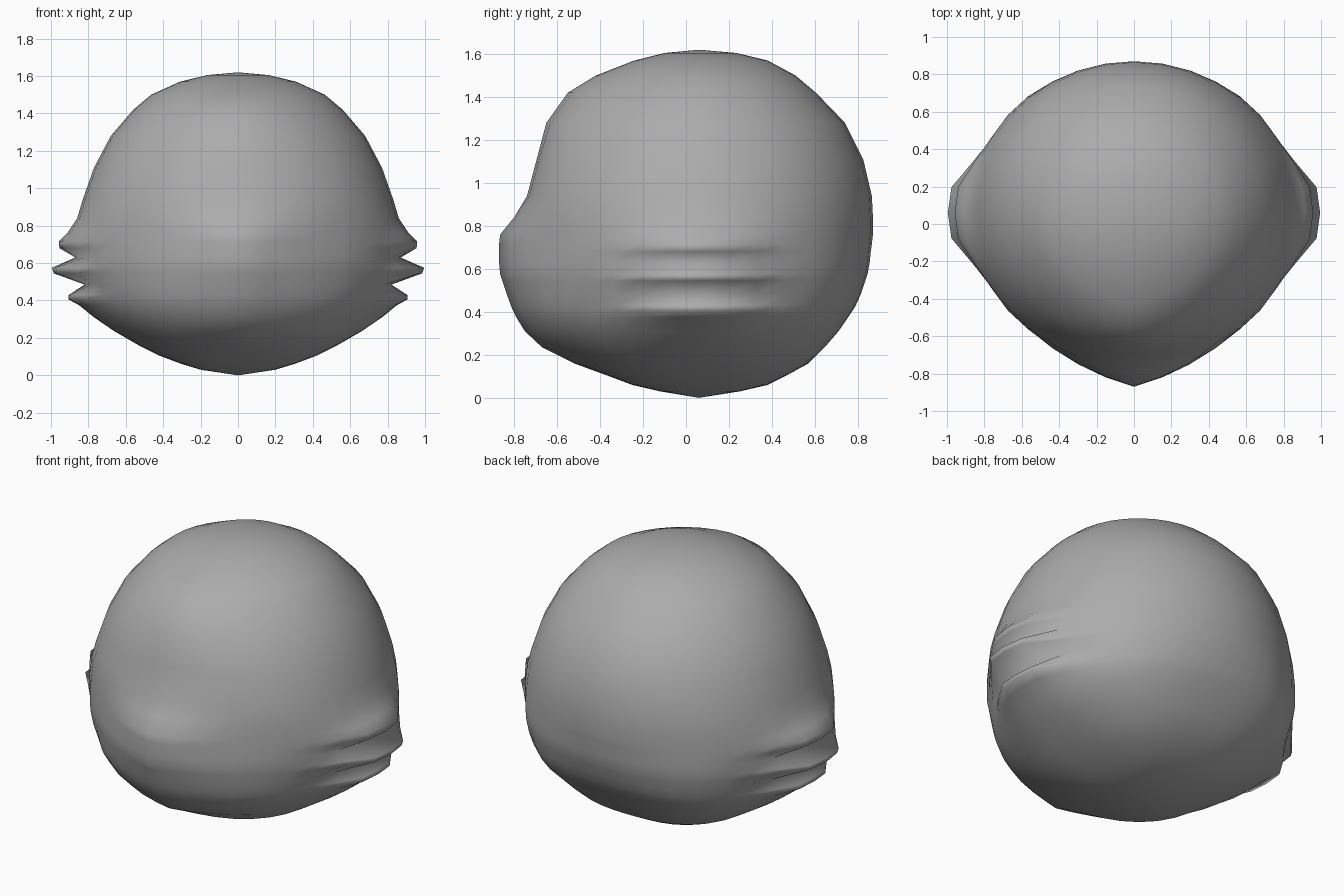
import bpy, bmesh, math

N = 36          # segments around the head
CY = 0.06       # y of the vertical axis through both poles

# rings: height, half width, depth to back, depth to front, cheek-tuft offset
RINGS = [
    (0.03, 0.20, 0.19, 0.18, 0),
    (0.06, 0.30, 0.32, 0.31, 0),
    (0.105, 0.42, 0.41, 0.43, 0),
    (0.16, 0.53, 0.51, 0.58, 0),
    (0.235, 0.63, 0.585, 0.73, 0.03),
    (0.31, 0.72, 0.65, 0.81, 0.05),
    (0.375, 0.77, 0.695, 0.85, 0.08),
    (0.405, 0.785, 0.715, 0.865, 0.12),
    (0.43, 0.795, 0.73, 0.875, 0.11),
    (0.485, 0.82, 0.755, 0.895, 0.0),
    (0.545, 0.84, 0.775, 0.915, 0.145),
    (0.575, 0.85, 0.785, 0.925, 0.145),
    (0.63, 0.86, 0.795, 0.93, -0.01),
    (0.68, 0.87, 0.80, 0.93, 0.085),
    (0.715, 0.873, 0.805, 0.93, 0.085),
    (0.76, 0.873, 0.81, 0.925, 0.04),
    (0.84, 0.86, 0.81, 0.86, 0),
    (0.94, 0.83, 0.805, 0.80, 0),
    (1.11, 0.77, 0.765, 0.755, 0),
    (1.28, 0.68, 0.68, 0.71, 0),
    (1.42, 0.56, 0.545, 0.61, 0),
    (1.50, 0.465, 0.45, 0.48, 0),
    (1.57, 0.31, 0.32, 0.30, 0),
    (1.605, 0.165, 0.175, 0.16, 0),
]


def ring_point(ring, i):
    z, w, back, front, fur = ring
    a = 2 * math.pi * i / N
    # the lower half is a little squarer in plan than the top
    low = min(1, max(0, (0.75 - z) / 0.4))
    full = 1 + 0.08 * low * math.sin(2 * a) ** 2
    x, s = w * math.cos(a) * full, math.sin(a) * full
    if s >= 0:
        y = back * s
    else:
        # rounded face plus a peaked muzzle bump in the middle
        base = min(back, front)
        reach = 0.45 + 0.2 * low
        y = base * s - (front - base) * max(0, 1 - abs(x) / reach)
    # cheek tufts fade out towards the front and the back
    x += math.copysign(fur, x) * math.exp(-(y / 0.27) ** 4) * min(1, abs(x) * 2)
    return x, y + CY, z


# head: stacked rings closed by a point at each pole
bm = bmesh.new()
rows = [[bm.verts.new(ring_point(r, i)) for i in range(N)] for r in RINGS]
bottom = bm.verts.new((0, CY, 0))
top = bm.verts.new((0, CY, 1.62))
for lo, hi in zip(rows, rows[1:]):
    for i in range(N):
        j = (i + 1) % N
        bm.faces.new((lo[i], lo[j], hi[j], hi[i]))
for i in range(N):
    j = (i + 1) % N
    bm.faces.new((bottom, rows[0][j], rows[0][i]))
    bm.faces.new((top, rows[-1][i], rows[-1][j]))
bmesh.ops.recalc_face_normals(bm, faces=bm.faces)
mesh = bpy.data.meshes.new("head")
bm.to_mesh(mesh)
bm.free()
mesh.shade_smooth()

# dark grey surface
grey = bpy.data.materials.new("dark_grey")
grey.diffuse_color = (0.41, 0.41, 0.41, 1)
mesh.materials.append(grey)

head = bpy.data.objects.new("head", mesh)
bpy.context.collection.objects.link(head)
